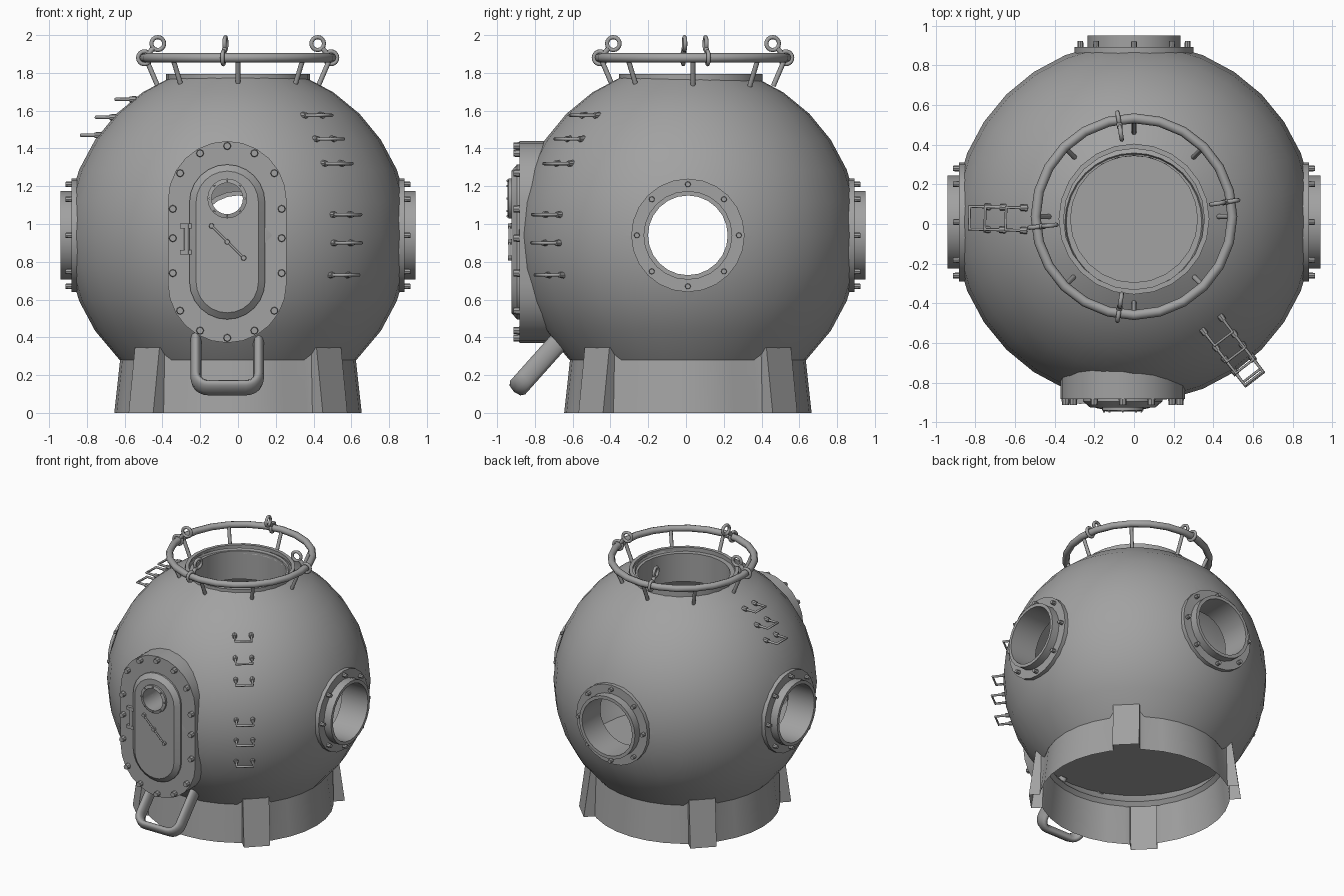
import bpy, bmesh, math
from math import sin, cos, pi, radians
from mathutils import Vector, Matrix

if "Cube" in bpy.data.objects:
    bpy.data.objects.remove(bpy.data.objects["Cube"])

steel = bpy.data.materials.new("grey steel")
steel.use_nodes = True
grey = (0.36, 0.36, 0.36, 1)
steel.diffuse_color = grey
steel.node_tree.nodes["Principled BSDF"].inputs["Base Color"].default_value = grey

R, CY, CZ = 0.91, 0.01, 0.94       # sphere radius and centre
HX, HZ = -0.057, 0.905             # hatch centre
FRONT = Vector((0, -1, 0))


def finish(name, bm):
    bmesh.ops.recalc_face_normals(bm, faces=bm.faces[:])
    me = bpy.data.meshes.new(name)
    bm.to_mesh(me)
    bm.free()
    me.materials.append(steel)
    ob = bpy.data.objects.new(name, me)
    bpy.context.collection.objects.link(ob)
    return ob


def activate(ob):
    bpy.ops.object.select_all(action='DESELECT')
    ob.select_set(True)
    bpy.context.view_layer.objects.active = ob


def smooth(ob):
    activate(ob)
    bpy.ops.object.shade_smooth_by_angle(angle=radians(32))


def facing(origin, direction):
    """Frame whose z axis points along direction."""
    return Matrix.Translation(origin) @ Vector(direction).to_track_quat('Z', 'Y').to_matrix().to_4x4()


def lathe(name, profile, frame=Matrix(), steps=24):
    bm = bmesh.new()
    vs = [bm.verts.new((r, 0, z)) for r, z in profile]
    edges = [bm.edges.new(p) for p in zip(vs, vs[1:])]
    if profile[0][0] > 0:
        edges.append(bm.edges.new((vs[-1], vs[0])))
    bmesh.ops.spin(bm, geom=vs + edges, cent=(0, 0, 0), axis=(0, 0, 1),
                   angle=2 * pi, steps=steps)
    bmesh.ops.remove_doubles(bm, verts=bm.verts[:], dist=0.0005)
    bm.transform(frame)
    return finish(name, bm)


def stadium(name, half, layers):
    """Rounded upright slab on the hatch axis, lofted through (radius, y) layers."""
    bm = bmesh.new()
    loops = []
    for r, y in layers:
        loop = []
        for k in range(26):
            a = pi * (k % 13) / 12 + (pi if k > 12 else 0)
            dz = half if k < 13 else -half
            loop.append(bm.verts.new((HX + r * cos(a), y, HZ + r * sin(a) + dz)))
        loops.append(loop)
    for a, b in zip(loops, loops[1:]):
        for i in range(26):
            j = (i + 1) % 26
            bm.faces.new((a[i], a[j], b[j], b[i]))
    bm.faces.new(loops[0])
    bm.faces.new(loops[-1])
    return finish(name, bm)


def studs(name, frames, radius, height, sides=8):
    bm = bmesh.new()
    for f in frames:
        bmesh.ops.create_cone(bm, cap_ends=True, segments=sides, radius1=radius,
                              radius2=radius * 0.85, depth=height, matrix=f)
    smooth(finish(name, bm))


def tubes(name, paths, radius, closed=False):
    cu = bpy.data.curves.new(name, 'CURVE')
    cu.dimensions = '3D'
    cu.bevel_depth, cu.bevel_resolution, cu.use_fill_caps = radius, 2, True
    for path in paths:
        sp = cu.splines.new('POLY')
        sp.points.add(len(path) - 1)
        for p, co in zip(sp.points, path):
            p.co = (*co, 1)
        sp.use_cyclic_u = closed
    cu.materials.append(steel)
    ob = bpy.data.objects.new(name, cu)
    bpy.context.collection.objects.link(ob)
    return ob


def drill(ob, origin, direction, radius, length):
    """Cut a round hole from origin along direction."""
    bm = bmesh.new()
    bmesh.ops.create_cone(bm, cap_ends=True, segments=24, radius1=radius, radius2=radius, depth=length,
                          matrix=facing(origin, direction) @ Matrix.Translation((0, 0, length / 2)))
    cutter = finish("cutter", bm)
    cutter.hide_render = True
    mod = ob.modifiers.new("hole", 'BOOLEAN')
    mod.operation, mod.solver, mod.object = 'DIFFERENCE', 'EXACT', cutter
    activate(ob)
    bpy.ops.object.modifier_apply(modifier=mod.name)
    bpy.data.objects.remove(cutter)


def polar(r, a, z, cy=CY):
    return Vector((r * cos(a), cy + r * sin(a), z))


# Hollow sphere, open at top and bottom, with a floor inside
def arc(radius):
    return [(radius * cos(radians(d)), CZ + radius * sin(radians(d)))
            for d in [-46.5] + [11.25 * k for k in range(-3, 7)]]

hull = lathe("hull_sphere", arc(R) + arc(R - 0.04)[::-1], Matrix.Translation((0, CY, 0)), 32)
lathe("floor", [(0, .40), (.69, .40), (.69, .42), (0, .42)], Matrix.Translation((0, CY, 0)), 32)

# Side and back windows: flange, neck and bolts
centre = Vector((0, CY, CZ))
for label, d in (("left", (1, 0, 0)), ("right", (-1, 0, 0)), ("back", (0, 1, 0))):
    drill(hull, centre, d, 0.225, 1.3)
    f = facing(centre, d)
    smooth(lathe(label + "_window", [(.211, .72), (.211, .94), (.235, .94), (.235, .882),
                                     (.3, .882), (.3, .84), (.235, .84), (.235, .72)], f))
    studs(label + "_window_bolts",
          [f @ Matrix.Translation((.27 * cos(k * pi / 4), .27 * sin(k * pi / 4), .893))
           for k in range(8)], 0.016, 0.04)

# Front hatch: frame, raised door, small window
peep = Vector((HX, -0.6, 1.135))
frame = stadium("hatch_frame", 0.22, [(.314, -.70), (.314, -.882)])
door = stadium("hatch_door", 0.21, [(.2, -.86), (.2, -.895), (.165, -.925)])
for ob in (hull, frame, door):
    drill(ob, peep, FRONT, 0.084, 0.6)
    smooth(ob)
f = facing((HX, 0, 1.135), FRONT)
smooth(lathe("hatch_window_rim", [(.083, .88), (.083, .945), (.105, .94), (.105, .88)], f))
studs("hatch_window_bolts",
      [f @ Matrix.Translation((.094 * cos(k * pi / 4), .094 * sin(k * pi / 4), .945))
       for k in range(8)], 0.006, 0.012, 6)

spots = [(s * .288 * sin(radians(a)), e * (.22 + .288 * cos(radians(a))))
         for e in (1, -1) for s, a in ((1, 0), (1, 30), (-1, 30), (1, 60), (-1, 60))]
spots += [(s * .288, z) for s in (1, -1) for z in (-.165, .02, .175)]
studs("hatch_bolts", [facing((HX + x, -.895, HZ + z), FRONT) for x, z in spots], 0.021, 0.035)

# Door lever and hinge
tubes("door_lever", [[(-.14, -.935, .99), (.03, -.935, .82)]], 0.006)
studs("door_lever_knobs", [facing((x, -.93, z), FRONT)
                           for x, z in ((-.14, .99), (HX, .905), (.03, .82))], 0.015, 0.025)
tubes("door_hinge", [[(-.272, -.895, .84), (-.272, -.895, 1.0)]], 0.014)
bm = bmesh.new()
for z in (.85, .99):
    bmesh.ops.create_cube(bm, size=1, matrix=Matrix.Translation((-.272, -.885, z))
                          @ Matrix.Diagonal((.07, .04, .025, 1)))
finish("hinge_brackets", bm)

# Top collar
smooth(lathe("top_collar", [(.38, 1.74), (.38, 1.795), (.355, 1.795), (.355, 1.765),
                            (.32, 1.765), (.32, 1.55), (.335, 1.55), (.335, 1.74)],
             Matrix.Translation((0, CY + .015, 0))))

# Guard rail with posts and lifting eyes
GY = 0.037
tubes("guard_rail", [[polar(.496, k * pi / 12, 1.88, GY) for k in range(24)]], 0.025, True)
tubes("guard_posts", [[polar(.485, k * pi / 4, 1.87, GY), polar(.425, k * pi / 4, 1.73, GY)]
                      for k in range(8)], 0.013)
eyes, links = [], []
for deg in (9, 99, 186, 261):
    a = radians(deg)
    for r, z in ((.427, 1.955), (.498, 1.88)):
        eyes.append([polar(r + .034 * cos(t * pi / 8), a, z + .034 * sin(t * pi / 8), GY)
                     for t in range(16)])
    links.append([polar(.452, a, 1.93, GY), polar(.475, a, 1.904, GY)])
tubes("lifting_eyes", eyes, 0.011, True)
tubes("lifting_eye_links", links, 0.014)

# Climbing rungs: U handles on the shell
rungs, feet = [], []
climb = [(-52.5, z) for z in (1.575, 1.45, 1.32, 1.05, .90, .73)]
climb += [(178.5, z) for z in (1.66, 1.565, 1.47)]
for deg, z in climb:
    a = radians(deg)
    out, side = Vector((cos(a), sin(a), 0)), Vector((-sin(a), cos(a), 0))
    r = math.sqrt(R * R - (z - CZ) ** 2) - 0.01
    base = Vector((0, CY, z))
    rungs.append([base + out * q + side * s for q, s in
                  ((r - .02, -.057), (r + .1, -.057), (r + .1, .057), (r - .02, .057))])
    feet += [facing(base + out * (r + .01) + side * s, out) for s in (-.057, .057)]
tubes("climbing_rungs", rungs, 0.009)
studs("rung_feet", feet, 0.018, 0.035)

# Tow bar below the hatch: oval section, deeper than wide
half = [(.166, 0)] + [(.096 + .07 * cos(t * pi / 10), .308 + .07 * sin(t * pi / 10))
                      for t in range(6)]
loop = half + [(-u, v) for u, v in reversed(half)]
tow_bar = tubes("tow_bar", [[(u, v, 0) for u, v in loop]], 0.029)
across, down = Vector((1, 0, 0)), Vector((0, -.252, -.282)).normalized()
slope = Matrix((across, down, across.cross(down))).transposed().to_4x4()
tow_bar.matrix_world = Matrix.Translation((HX, -.64, .415)) @ slope @ Matrix.Diagonal((1, 1, 1.85, 1))

# Base skirt: thin wall that steps out into four hollow corner feet
bm = bmesh.new()
low, high = [], []
for k in range(4):
    turn = Matrix.Translation((0, CY, 0)) @ Matrix.Rotation(pi / 4 + k * pi / 2, 4, 'Z')
    foot = [(.649, -.092, .64), (.727, -.092, .68), (.727, .092, .68), (.649, .092, .64)]
    corner = []
    for x, y, top in foot:
        low.append(bm.verts.new(turn @ Vector((x, y, 0))))
        high.append(bm.verts.new(turn @ Vector((top, y, .345))))
        corner.append(high[-1])
    bm.faces.new(corner)
    for step in range(1, 8):
        d = Vector((cos(step * pi / 16), sin(step * pi / 16), 0))
        low.append(bm.verts.new(turn @ (d * .655)))
        high.append(bm.verts.new(turn @ (d * .622 + Vector((0, 0, .30)))))
for i in range(len(low)):
    bm.faces.new((low[i - 1], low[i], high[i], high[i - 1]))
smooth(finish("base_skirt", bm))
